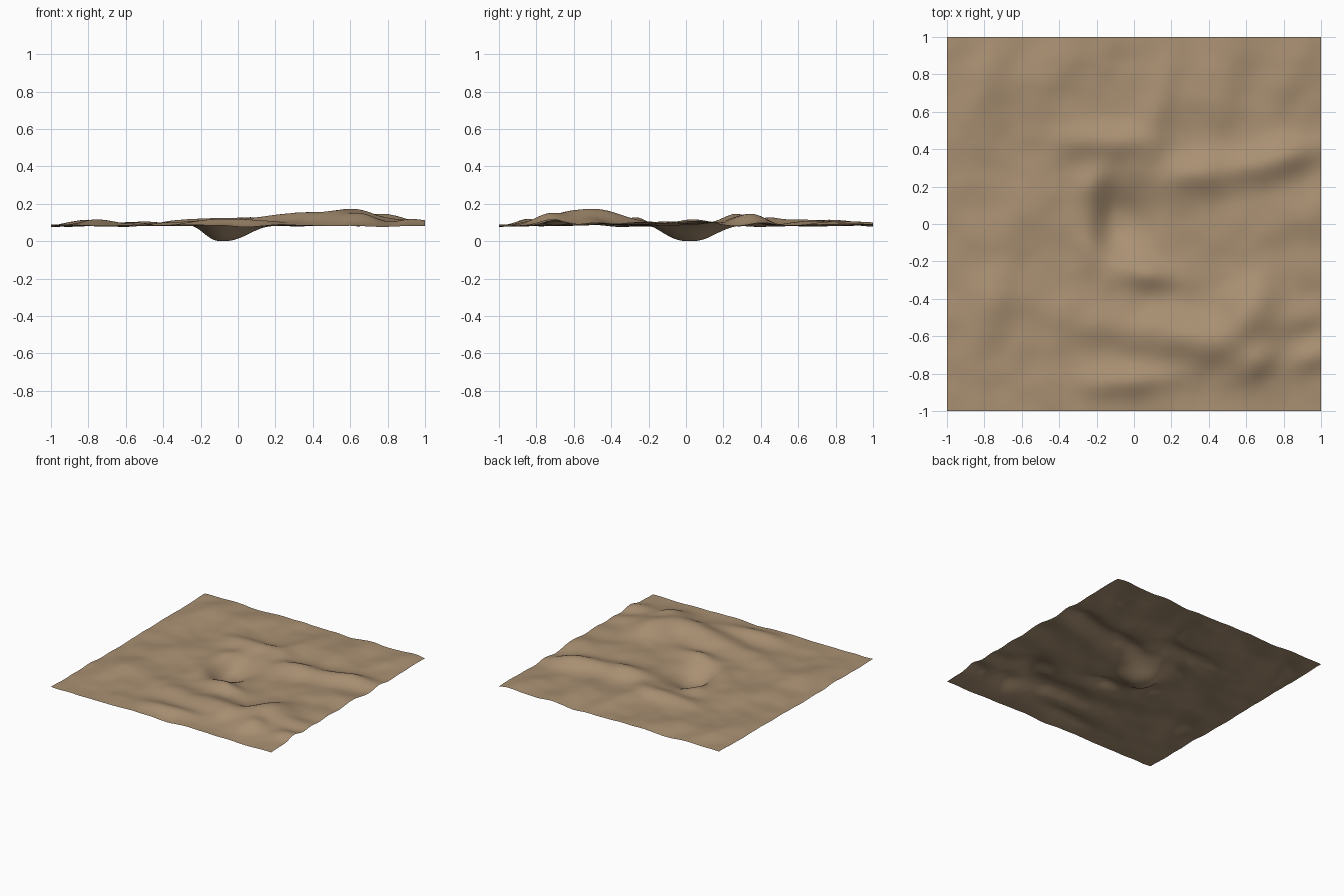
import bpy, bmesh, math
from mathutils import Vector, noise

# Soft mounds and ridges: x, y, height, half length, half width, angle in degrees
MOUNDS = [
    (0.62, -0.48, 0.085, 0.22, 0.14, 65),
    (0.34, -0.62, 0.066, 0.24, 0.13, -12),
    (-0.12, -0.55, 0.030, 0.28, 0.10, -8),
    (0.74, 0.34, 0.060, 0.28, 0.10, 17),
    (0.32, 0.27, 0.055, 0.20, 0.10, 10),
    (-0.15, 0.45, 0.036, 0.28, 0.085, -3),
    (0.12, 0.60, 0.030, 0.10, 0.32, -10),
    (0.08, -0.27, 0.045, 0.17, 0.08, -5),
    (-0.24, 0.20, 0.022, 0.13, 0.08, 45),
    (-0.26, -0.12, 0.018, 0.08, 0.15, 10),
    (-0.75, -0.42, 0.025, 0.11, 0.27, -18),
    (-0.82, 0.72, 0.030, 0.11, 0.28, -15),
    (-0.02, -0.84, 0.036, 0.28, 0.08, 5),
    (0.66, -0.74, 0.040, 0.14, 0.09, 35),
    (0.88, -0.50, 0.034, 0.13, 0.09, 20),
    (0.94, -0.71, 0.035, 0.13, 0.08, 25),
    (0.45, 0.75, 0.025, 0.13, 0.25, -10),
    (0.85, 0.85, 0.022, 0.10, 0.20, -20),
    (0.60, -0.05, 0.025, 0.25, 0.15, 20),
    (-0.45, 0.80, 0.020, 0.20, 0.15, 30),
    (-0.60, 0.05, 0.016, 0.25, 0.12, 40),
    (0.90, 0.05, 0.025, 0.18, 0.13, 20),
    (0.95, -0.25, 0.015, 0.12, 0.12, 0),
]


def height(x, y):
    z = 0.087
    for mx, my, h, sx, sy, deg in MOUNDS:
        c, s = math.cos(math.radians(deg)), math.sin(math.radians(deg))
        u = ((x - mx) * c + (y - my) * s) / sx
        v = ((y - my) * c - (x - mx) * s) / sy
        z += h * math.exp(-u * u - v * v)
    # gentle weathering
    z += 0.012 * noise.noise(Vector((x * 3.5, y * 3.5, 2.0)))
    z += 0.006 * noise.noise(Vector((x * 7, y * 7, 7.0)))
    z = max(z, 0.075)
    # sunken bowl near the middle, steeper on its left side
    dx = x + 0.085
    r = math.hypot(dx / (0.115 if dx < 0 else 0.165), (y - 0.02) / 0.165)
    k = math.exp(-r ** 2.6)
    return z * (1 - k) + 0.004 * k


# Ground sheet
mesh = bpy.data.meshes.new("ground_sheet")
ground = bpy.data.objects.new("ground_sheet", mesh)
bpy.context.collection.objects.link(ground)
bm = bmesh.new()
bmesh.ops.create_grid(bm, x_segments=120, y_segments=120, size=1.0)
for v in bm.verts:
    v.co.z = height(v.co.x, v.co.y)
low = min(v.co.z for v in bm.verts)
for v in bm.verts:
    v.co.z -= low
for f in bm.faces:
    f.smooth = True
bm.to_mesh(mesh)
bm.free()

# Sandy soil colour
soil = bpy.data.materials.new("sandy_soil")
soil.diffuse_color = (0.40, 0.28, 0.17, 1)
mesh.materials.append(soil)
